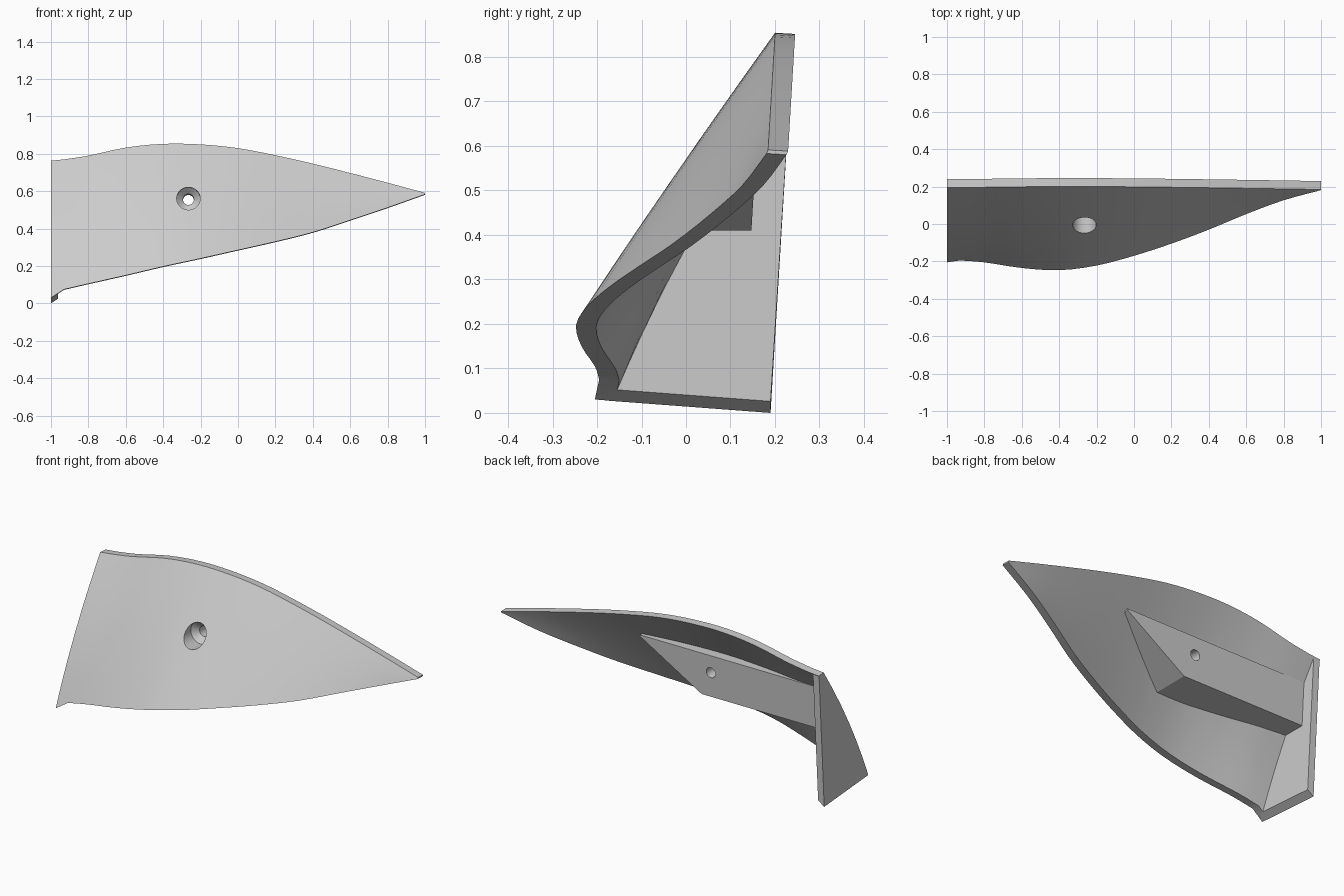
import bpy, bmesh, math
from mathutils import Vector

if "Cube" in bpy.data.objects:
    bpy.data.objects.remove(bpy.data.objects["Cube"])

TILT = -0.06                       # the whole part leans slightly around x
THICK = Vector((0, 0.045, 0.045 * TILT))

# stations: x, lower edge y, lower edge z, upper edge z
STATIONS = [
    (-1, -.205, .03, .763), (-.93, -.195, .075, .77), (-.8, -.205, .105, .79),
    (-.6, -.235, .15, .833), (-.4, -.247, .197, .853), (-.2, -.222, .24, .85),
    (0, -.17, .285, .83), (.2, -.105, .33, .792), (.4, -.03, .38, .747),
    (.6, .053, .445, .697), (.8, .127, .512, .645), (1, .181, .583, .591)]


def smooth_stations(steps=3):
    """Catmull-Rom through the stations; the first segment stays a sharp jog."""
    pts = [Vector(s) for s in STATIONS]
    out = [pts[0]]
    for i in range(1, len(pts) - 1):
        p1, p2 = pts[i], pts[i + 1]
        p0 = pts[i - 1] if i > 1 else 2 * p1 - p2
        p3 = pts[i + 2] if i + 2 < len(pts) else 2 * p2 - p1
        for k in range(steps):
            t = k / steps
            out.append(0.5 * (2 * p1 + (p2 - p0) * t + (2 * p0 - 5 * p1 + 4 * p2 - p3) * t * t
                              + (3 * p1 - p0 - 3 * p2 + p3) * t ** 3))
    return out + [pts[-1]]


def skin(s, t):
    """Outer shell point at station s, fraction t from lower to upper edge."""
    x, y, zl, zu = s
    bulge = 0.005 + 0.02 * max(0, min(1, (-x - 0.5) / 0.5))
    if x > 0.6:
        bulge *= (1 - x) / 0.4
    yu = 0.2 + 0.06 * (zu - 0.85)
    return Vector((x, y + (yu - y) * t - bulge * 4 * t * (1 - t), zl + (zu - zl) * t))


def skin_y(x, z):
    """Depth in the middle of the shell wall at x, z."""
    for a, b in zip(STATIONS, STATIONS[1:]):
        if a[0] <= x <= b[0]:
            s = Vector(a).lerp(Vector(b), (x - a[0]) / (b[0] - a[0]))
            return skin(s, (z - s[2]) / (s[3] - s[2])).y + 0.022


def make_object(name, bm):
    bmesh.ops.recalc_face_normals(bm, faces=bm.faces)
    me = bpy.data.meshes.new(name)
    bm.to_mesh(me)
    bm.free()
    ob = bpy.data.objects.new(name, me)
    bpy.context.collection.objects.link(ob)
    return ob


def loft(name, rings):
    """Closed solid through rings of equal length, capped at both ends."""
    bm = bmesh.new()
    vs = [[bm.verts.new(p) for p in r] for r in rings]
    n = len(vs[0])
    for a, b in zip(vs, vs[1:]):
        for i in range(n):
            j = (i + 1) % n
            bm.faces.new((a[i], a[j], b[j], b[i]))
    bm.faces.new(vs[0])
    bm.faces.new(vs[-1])
    return make_object(name, bm)


# curved shell
ROWS = 6
rings = []
for s in smooth_stations():
    outer = [skin(s, k / ROWS) for k in range(ROWS + 1)]
    rings.append(outer + [p + THICK for p in reversed(outer)])
shell = loft("curved_shell", rings)


# end plate with a slanted bottom edge
def plate_ring(x, lift):
    ring = [(x, 0.19, lift), (x, -0.183, 0.028 + lift)]
    for z in (.15, .27, .39, .51, .63, .74):
        ring.append((x, skin_y(x, z), z))
    return ring + [(x, 0.236, 0.757)]


plate = loft("end_plate", [plate_ring(-1, 0), plate_ring(-0.962, 0.026)])

# mounting block behind the shell
block_rings = []
for x, z0 in ((-.98, .41), (-.8, .41), (-.6, .41), (-.4, .41), (-.2, .41), (0, .533), (.175, .641)):
    front = [(x, skin_y(x, z), z) for z in (z0, (z0 + .65) / 2, .65)]
    back = [(x, max(0.147 + 0.06 * (z - .41), skin_y(x, z) + .005), z) for z in (.65, z0)]
    block_rings.append(front + back)
block = loft("mounting_block", block_rings)

# countersunk screw hole cutter
cut_rings = []
for y, r in ((-.3, .063), (.045, .063), (.075, .029), (.4, .029)):
    cut_rings.append([(-.265 + r * math.cos(a), y, .56 + TILT * y + r * math.sin(a))
                      for a in (2 * math.pi * i / 32 for i in range(32))])
cutter = loft("screw_hole_cutter", cut_rings)
cutter.hide_render = True

# join the parts into one solid and drill the hole
for other, op in ((plate, 'UNION'), (block, 'UNION'), (cutter, 'DIFFERENCE')):
    m = shell.modifiers.new(op.lower(), 'BOOLEAN')
    m.operation, m.object, m.solver = op, other, 'EXACT'
bpy.context.view_layer.objects.active = shell
shell.select_set(True)
for m in list(shell.modifiers):
    bpy.ops.object.modifier_apply(modifier=m.name)
for helper in (plate, block, cutter):
    bpy.data.objects.remove(helper)
bpy.ops.object.shade_smooth_by_angle(angle=math.radians(25))
